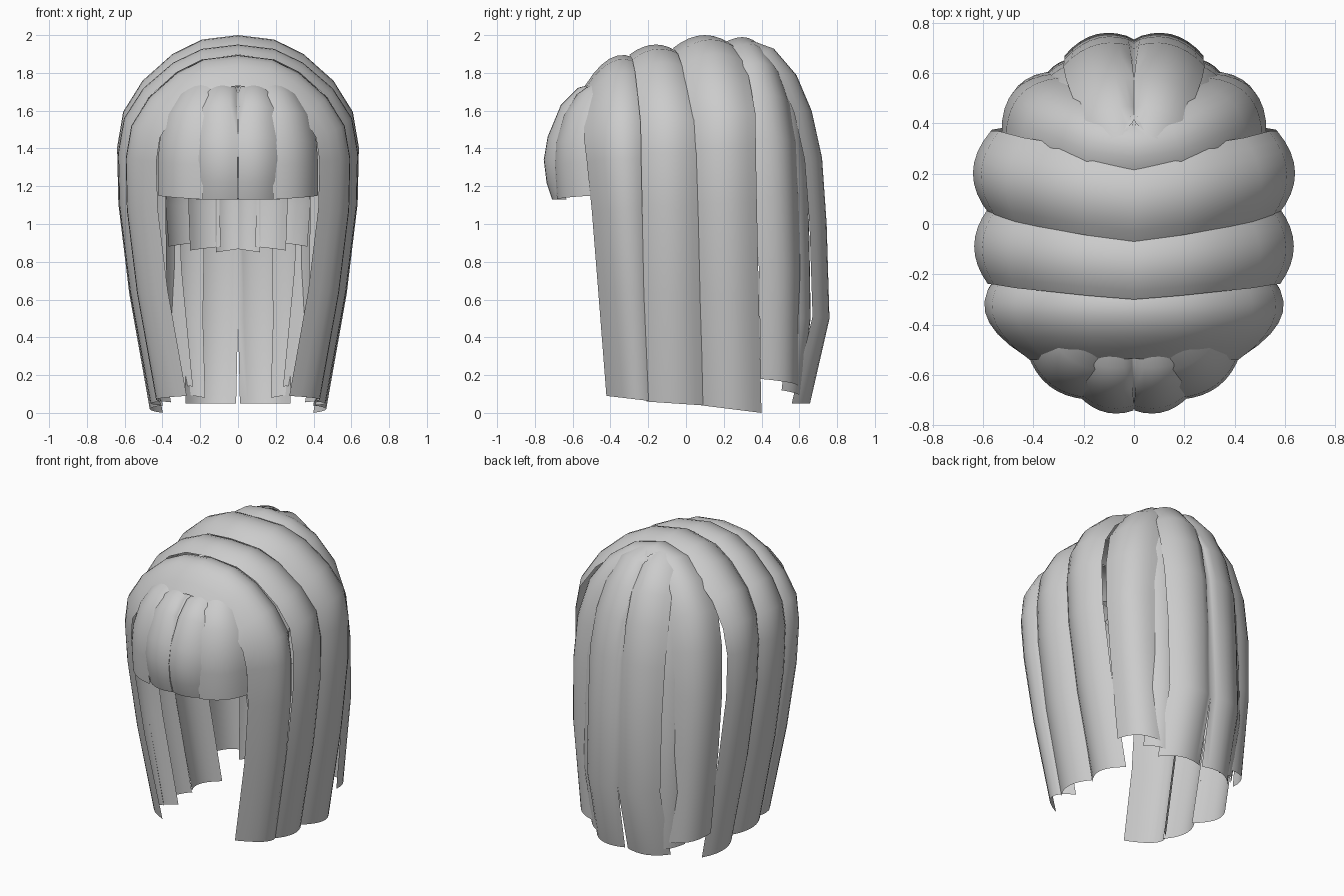
import bpy
from mathutils import Vector

cube = bpy.data.objects.get("Cube")
if cube:
    bpy.data.objects.remove(cube, do_unlink=True)

hair = bpy.data.materials.new("hair_grey")
hair.use_nodes = True
hair.diffuse_color = (0.6, 0.6, 0.6, 1)
bsdf = hair.node_tree.nodes["Principled BSDF"]
bsdf.inputs["Base Color"].default_value = (0.6, 0.6, 0.6, 1)
bsdf.inputs["Roughness"].default_value = 0.8

STEPS = 8


def lerp(a, b, f):
    return a + (b - a) * f


def lock(name, path, widths, depth, centre_y=None, span=(-1, 1), tilt=0.0):
    """Arched open ribbon swept along a path, mirrored to both sides."""
    pts = [Vector(p) for p in path]
    last = len(pts) - 1
    verts, faces = [], []
    for i, p in enumerate(pts):
        tangent = (pts[min(i + 1, last)] - pts[max(i - 1, 0)]).normalized()
        cy = p.y if centre_y is None else centre_y
        out = p - Vector((0, cy, min(p.z, 1.2)))
        out = (out - tangent * out.dot(tangent)).normalized()
        side = tangent.cross(out)
        f = i / last * 2
        half = lerp(widths[0], widths[1], f) if f < 1 else lerp(widths[1], widths[2], f - 1)
        for k in range(STEPS + 1):
            t = lerp(span[0], span[1], k / STEPS)
            v = p + side * half * t - out * depth * t * t
            if i == last:
                v.z = p.z + tilt * t
            # Locks that start on the parting meet their mirror image there
            v.x = 0 if p.x == 0 else max(v.x, 0)
            verts.append(v)
    row = STEPS + 1
    for i in range(last):
        for k in range(STEPS):
            a = i * row + k
            faces.append((a, a + row, a + row + 1, a + 1))
    mesh = bpy.data.meshes.new(name)
    mesh.from_pydata(verts, [], faces)
    mesh.materials.append(hair)
    obj = bpy.data.objects.new(name, mesh)
    bpy.context.collection.objects.link(obj)
    bpy.ops.object.select_all(action="DESELECT")
    obj.select_set(True)
    bpy.context.view_layer.objects.active = obj
    bpy.ops.object.shade_smooth_by_angle(angle=1.0)
    obj.modifiers.new("both_sides", "MIRROR")


# Shared arc from the parting over the temple and down: (reach, height)
ARC = [(0, 1), (.3, .988), (.54, .95), (.79, .878), (.95, .795),
       (1, .7), (.99, .55), (.9, .31), (.73, 0)]


def side_lock(name, reach, top, bottom, ys, widths, depth, **kw):
    path = []
    for i, (fx, fz) in enumerate(ARC):
        if i < 4:
            y = lerp(ys[0], ys[1], i / 4)
        else:
            y = lerp(ys[1], ys[2], ((i - 4) / 4) ** 2)
        path.append((reach * fx, y, lerp(bottom, top, fz)))
    lock(name, path, widths, depth, **kw)


# Side locks, front to back
side_lock("front_side_lock", .595, 1.895, .07, (-.335, -.325, -.25), (.2, .215, .17), .165,
          span=(-.7, 1), tilt=.02)
side_lock("middle_side_lock", .635, 1.95, .05, (-.16, -.09, -.06), (.14, .15, .15), .055,
          tilt=.01)
side_lock("rear_side_lock", .64, 2.0, .02, (.1, .2, .24), (.17, .17, .16), .07, tilt=.02)

# Back locks radiating from the crown
lock("back_corner_lock",
     [(0, .33, 1.985), (.16, .36, 1.95), (.29, .42, 1.85), (.4, .47, 1.68),
      (.455, .51, 1.45), (.475, .53, 1.15), (.46, .55, .75), (.4, .55, .16)],
     (.13, .165, .15), .075, centre_y=.1, tilt=.02)
lock("back_side_lock",
     [(.03, .38, 1.96), (.13, .46, 1.89), (.21, .54, 1.74), (.27, .585, 1.52),
      (.295, .615, 1.25), (.3, .63, .9), (.3, .64, .5), (.28, .59, .1)],
     (.12, .13, .1), .04, centre_y=.1, tilt=.02)
lock("back_centre_lock",
     [(.06, .35, 1.97), (.09, .46, 1.93), (.11, .58, 1.79), (.13, .66, 1.6),
      (.14, .715, 1.35), (.14, .74, 1), (.145, .755, .5), (.16, .65, .05)],
     (.13, .16, .14), .055, centre_y=.1)

# Fringe
lock("fringe_centre_lock",
     [(.1, -.46, 1.75), (.1, -.57, 1.72), (.105, -.66, 1.63), (.105, -.73, 1.46),
      (.105, -.75, 1.34), (.105, -.735, 1.22), (.105, -.705, 1.13)],
     (.11, .135, .13), .05, centre_y=-.2)
lock("fringe_side_lock",
     [(.2, -.44, 1.77), (.25, -.54, 1.7), (.3, -.6, 1.59), (.325, -.64, 1.44),
      (.335, -.645, 1.32), (.335, -.63, 1.14)],
     (.12, .15, .15), .05, centre_y=-.2, tilt=-.01)

# Short inner layer at the nape
for name, x, y, half, end in (("inner_centre_lock", .05, .56, .07, .86),
                              ("inner_middle_lock", .18, .52, .09, .87),
                              ("inner_side_lock", .31, .44, .1, .89)):
    lock(name, [(x * .8, y - .06, 1.6), (x, y, 1.35), (x * 1.05, y, 1.1), (x, y - .03, end)],
         (half, half, half), .02, centre_y=.1, tilt=-.01)
